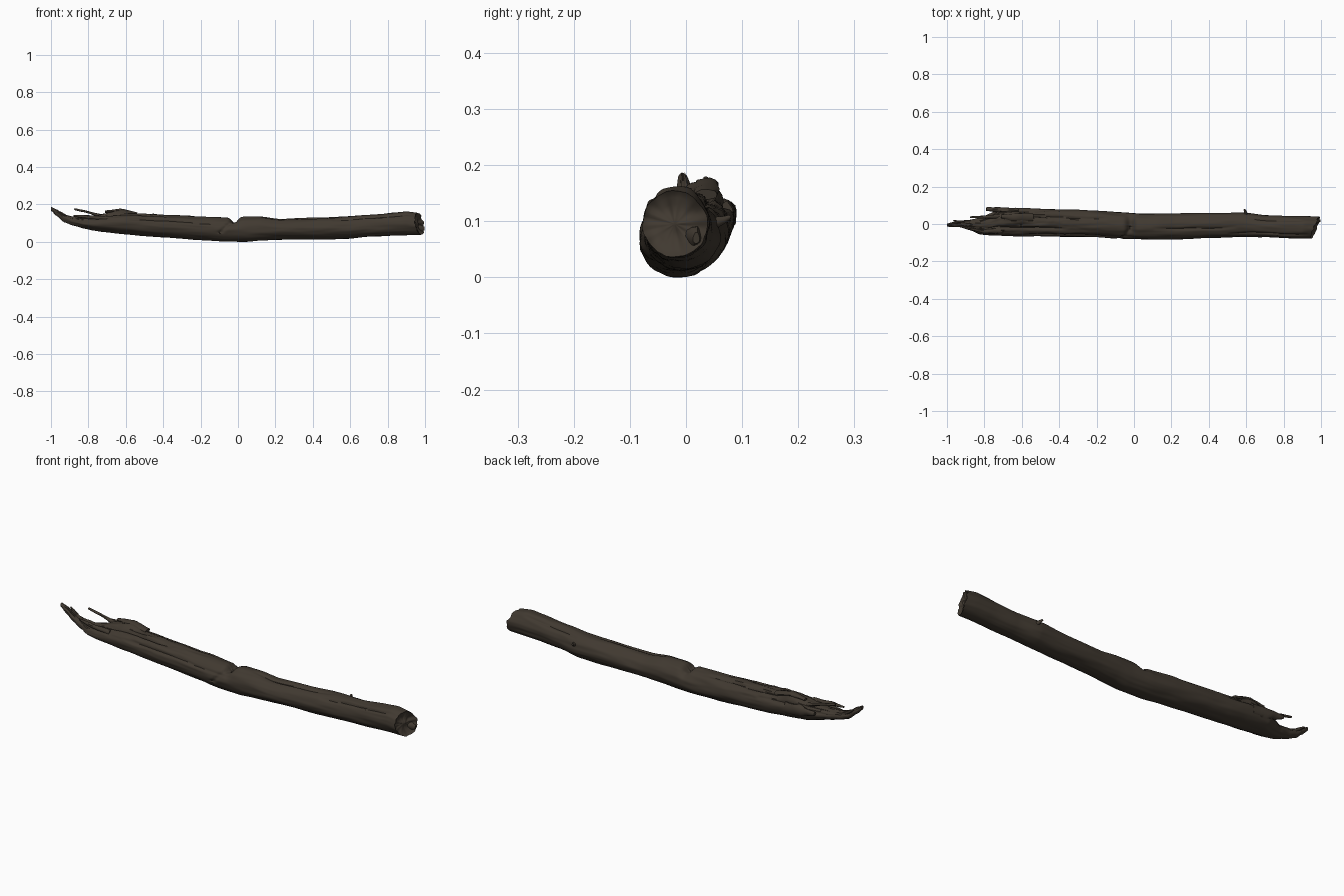
import bpy, bmesh, math, random
from mathutils import Vector, noise

random.seed(4)
bark = bpy.data.materials.new("dark bark brown")
bark.diffuse_color = (0.052, 0.041, 0.030, 1)

# x, y low, y high, z low, z high
PROFILE = [
    (-1.00, -0.014, 0.002, 0.170, 0.190),
    (-0.97, -0.016, 0.010, 0.142, 0.176),
    (-0.93, -0.016, 0.018, 0.108, 0.148),
    (-0.88, -0.032, 0.022, 0.089, 0.135),
    (-0.82, -0.056, 0.034, 0.074, 0.130),
    (-0.77, -0.060, 0.055, 0.064, 0.138),
    (-0.72, -0.062, 0.082, 0.057, 0.150),
    (-0.60, -0.066, 0.084, 0.044, 0.157),
    (-0.50, -0.066, 0.083, 0.034, 0.152),
    (-0.40, -0.067, 0.079, 0.027, 0.147),
    (-0.20, -0.071, 0.071, 0.012, 0.138),
    (-0.07, -0.077, 0.062, 0.004, 0.132),
    (0.05, -0.083, 0.055, 0.003, 0.139),
    (0.12, -0.085, 0.055, 0.009, 0.139),
    (0.22, -0.082, 0.055, 0.014, 0.126),
    (0.40, -0.074, 0.058, 0.017, 0.131),
    (0.58, -0.069, 0.062, 0.020, 0.139),
    (0.70, -0.072, 0.047, 0.029, 0.146),
    (0.85, -0.076, 0.042, 0.036, 0.161),
    (0.91, -0.077, 0.040, 0.038, 0.166),
    (0.98, -0.078, 0.037, 0.040, 0.156),
]
# lengthwise cracks: x start, x end, angle, depth
CRACKS = [(-0.85, -0.35, 2.0, .012), (-0.75, -0.15, 1.15, .010), (-0.6, 0.0, 2.7, .007),
          (0.1, 0.55, 1.75, .007), (0.5, 0.95, 2.3, .008), (0.6, 0.9, 0.9, .006),
          (-0.8, -0.45, 0.5, .009)]


def section(x):
    for a, b in zip(PROFILE, PROFILE[1:]):
        if x <= b[0]:
            t = max(0, (x - a[0]) / (b[0] - a[0]))
            t = 0.5 * t + 0.5 * t * t * (3 - 2 * t)
            return [a[i] + (b[i] - a[i]) * t for i in range(1, 5)]
    return PROFILE[-1][1:]


def bump(d, w):
    return math.exp(-(d / w) ** 2)


def surface(x, a):
    y0, y1, z0, z1 = section(x)
    ca, sa = math.cos(a), math.sin(a)
    ry, rz = (y1 - y0) / 2, (z1 - z0) / 2
    up = max(0, sa)
    rough = min(1, max(0, (-x - 0.1) / 0.5)) * up
    # long bark grain, rougher on the rotten upper left
    d = 0.0035 * noise.noise((x * 5, ca * 2.2, sa * 2.2))
    d += (0.0015 + 0.006 * rough) * noise.noise((x * 9 + 7, ca * 5, sa * 5))
    d += 0.004 * rough * noise.noise((x * 28, ca * 9, sa * 9 + 3))
    for s, e, ang, depth in CRACKS:
        if s < x < e:
            fade = math.sin(math.pi * (x - s) / (e - s)) ** 0.5
            wander = ang + 0.15 * noise.noise((x * 6, ang * 5, 0))
            d -= depth * fade * bump(a - wander, 0.09)
    # snapped notch over the top, running down the front
    d -= 0.030 * bump(x + 0.018, 0.022) * max(0, sa) ** 2
    if ca < 0:
        d -= 0.008 * bump(x + 0.02 + 0.06 * (1 - sa), 0.012) * (sa > -0.3)
    # torn hump near the left end
    d += 0.026 * bump(x + 0.64, 0.055) * bump(a - 1.25, 0.45)
    d *= min(1, min(ry, rz) / 0.03)
    return Vector((x, (y0 + y1) / 2 + (ry + d) * ca, (z0 + z1) / 2 + (rz + d) * sa))


def finish(bm, name, angle):
    bmesh.ops.recalc_face_normals(bm, faces=bm.faces)
    me = bpy.data.meshes.new(name)
    bm.to_mesh(me)
    bm.free()
    me.materials.append(bark)
    ob = bpy.data.objects.new(name, me)
    bpy.context.collection.objects.link(ob)
    bpy.ops.object.select_all(action='DESELECT')
    ob.select_set(True)
    bpy.context.view_layer.objects.active = ob
    bpy.ops.object.shade_smooth_by_angle(angle=math.radians(angle))
    return ob


def skin(bm, loops):
    n = len(loops[0])
    for a, b in zip(loops, loops[1:]):
        for j in range(n):
            bm.faces.new((a[j], a[(j + 1) % n], b[(j + 1) % n], b[j]))


# log trunk
N, RINGS = 72, 280
bm = bmesh.new()
loops = []
for i in range(RINGS + 1):
    x = -1 + 1.97 * i / RINGS
    loop = []
    for j in range(N):
        p = surface(x, 2 * math.pi * j / N)
        # slant the broken right end
        t = max(0, (x - 0.85) / 0.12)
        p.x += t * (0.4 * (p.y + 0.02) - 0.15 * (p.z - 0.1)
                    + 0.008 * noise.noise((p.y * 50, p.z * 50, 2)))
        loop.append(bm.verts.new(p))
    loops.append(loop)
# hollowed rough end face
rim = [v.co.copy() for v in loops[-1]]
mid = sum(rim, Vector()) / N
for k in (0.93, 0.8, 0.6, 0.4, 0.2, 0.05):
    loop = []
    for c in rim:
        p = mid.lerp(c, k)
        p.x += -0.016 * (1 - k ** 4) + 0.014 * (1 - k) * noise.noise((1, p.y * 45, p.z * 45))
        loop.append(bm.verts.new(p))
    loops.append(loop)
skin(bm, loops)
bm.faces.new(loops[-1])
bm.faces.new(loops[0])
low = min(v.co.z for v in bm.verts)
bmesh.ops.translate(bm, verts=bm.verts, vec=(0, 0, -low))
finish(bm, "log_trunk", 50)


# torn splinters and stubs: points with width and thickness along the path
def splinter(name, pts, n=10, steps=6):
    bm = bmesh.new()
    loops = []
    for a, b in zip(pts, pts[1:]):
        axis = (Vector(b[:3]) - Vector(a[:3])).normalized()
        side = axis.cross(Vector((0, 0, 1))).normalized()
        up = side.cross(axis)
        for s in range(steps + (b is pts[-1])):
            t = s / steps
            c = [u + (v - u) * t for u, v in zip(a, b)]
            loop = []
            for j in range(n):
                g = 2 * math.pi * j / n
                r = 1 + 0.3 * noise.noise((c[0] * 25, math.cos(g) * 2, math.sin(g) * 2))
                loop.append(bm.verts.new(Vector(c[:3]) + side * c[3] * r * math.cos(g)
                                         + up * c[4] * r * math.sin(g)))
            loops.append(loop)
    skin(bm, loops)
    bm.faces.new(loops[0])
    bm.faces.new(loops[-1])
    finish(bm, name, 50)


splinter("back_splinter", [(-0.62, 0.066, 0.105, .020, .030), (-0.71, 0.074, 0.112, .016, .026),
                           (-0.79, 0.080, 0.122, .009, .009)])
splinter("raised_splinter", [(-0.72, 0.040, 0.135, .012, .010), (-0.79, 0.038, 0.155, .008, .006),
                             (-0.875, 0.036, 0.175, .005, .005)])
splinter("front_splinter", [(-0.70, -0.035, 0.125, .016, .012), (-0.80, -0.040, 0.132, .010, .010),
                            (-0.88, -0.026, 0.140, .004, .004)])
splinter("tip_fork", [(-0.90, 0.005, 0.122, .010, .010), (-0.945, 0.014, 0.152, .006, .007),
                      (-0.965, 0.018, 0.165, .003, .003)])
splinter("torn_bark_flap", [(-0.54, 0.035, 0.148, .022, .010), (-0.63, 0.036, 0.168, .022, .010),
                            (-0.71, 0.042, 0.160, .010, .006)])
splinter("side_twig_stub", [(0.60, 0.045, 0.095, .013, .012), (0.595, 0.066, 0.102, .007, .007),
                            (0.59, 0.078, 0.108, .005, .004)])
splinter("end_shard", [(0.94, 0.012, 0.075, .020, .022), (0.975, 0.016, 0.072, .014, .018),
                       (0.997, 0.018, 0.070, .006, .010)])
